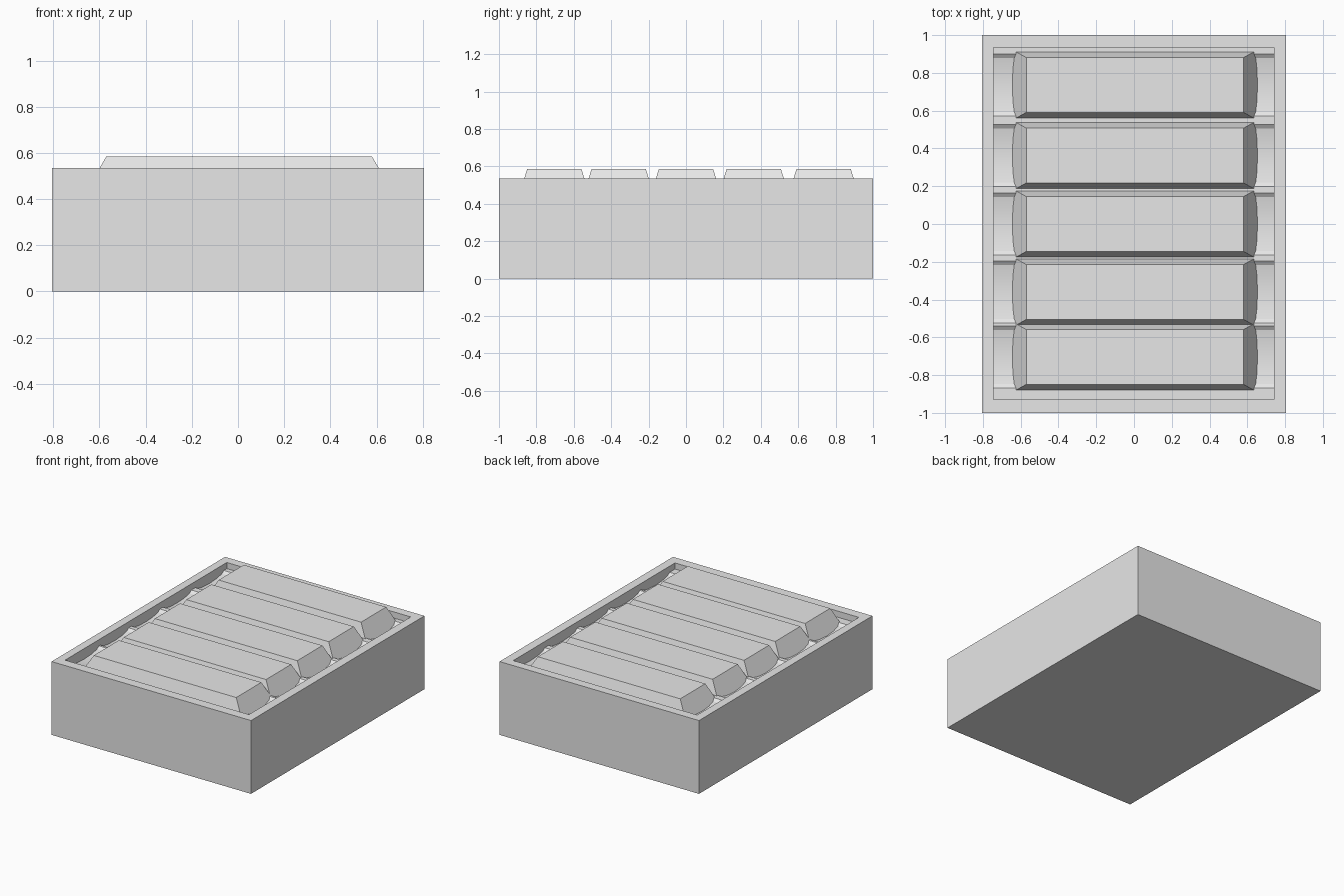
import bpy, bmesh, math

cube = bpy.data.objects.get("Cube")
if cube:
    bpy.data.objects.remove(cube, do_unlink=True)

grey = bpy.data.materials.new("light_grey")
grey.use_nodes = True
grey.diffuse_color = (0.8, 0.8, 0.8, 1)
grey.node_tree.nodes["Principled BSDF"].inputs["Base Color"].default_value = (0.8, 0.8, 0.8, 1)


def finish(name, bm):
    bmesh.ops.recalc_face_normals(bm, faces=bm.faces[:])
    mesh = bpy.data.meshes.new(name)
    bm.to_mesh(mesh)
    bm.free()
    mesh.materials.append(grey)
    obj = bpy.data.objects.new(name, mesh)
    bpy.context.collection.objects.link(obj)
    return obj


def rect(bm, x0, x1, y0, y1, z):
    return [bm.verts.new(p) for p in
            ((x0, y0, z), (x1, y0, z), (x1, y1, z), (x0, y1, z))]


def bridge(bm, a, b):
    n = len(a)
    for i in range(n):
        j = (i + 1) % n
        bm.faces.new((a[i], a[j], b[j], b[i]))


RIM = 0.535
LEDGE = 0.49
PIT = 0.35
X0, X1, Y0, Y1 = -0.745, 0.74, -0.93, 0.935
CENTRES = (-0.704, -0.36, 0.0, 0.3625, 0.736)

# Open crate with a thick rim
bm = bmesh.new()
rings = [rect(bm, -0.805, 0.805, -1, 1, 0),
         rect(bm, -0.805, 0.805, -1, 1, RIM),
         rect(bm, X0, X1, Y0, Y1, RIM),
         rect(bm, X0, X1, Y0, Y1, PIT)]
for a, b in zip(rings, rings[1:]):
    bridge(bm, a, b)
bm.faces.new(rings[0])
bm.faces.new(rings[-1])
finish("crate", bm)

# Cradle: scalloped profile run across the crate
profile = [(Y0, PIT), (Y0, LEDGE)]
for c in CENTRES:
    for k in range(7):
        t = math.pi * k / 6
        profile.append((c - 0.164 * math.cos(t), LEDGE - 0.032 * math.sin(t)))
profile += [(Y1, LEDGE), (Y1, PIT)]
bm = bmesh.new()
ends = [[bm.verts.new((x, y, z)) for y, z in profile] for x in (X0, X1)]
bridge(bm, *ends)
for end in ends:
    bm.faces.new(end)
cradle = finish("cradle", bm)
bpy.context.view_layer.objects.active = cradle
cradle.select_set(True)
bpy.ops.object.shade_smooth_by_angle(angle=math.radians(25))

# Tapered bars resting in the cradle
for i, c in enumerate(CENTRES):
    bm = bmesh.new()
    top = rect(bm, -0.57, 0.58, c - 0.145, c + 0.145, 0.585)
    base = rect(bm, -0.66, 0.67, c - 0.195, c + 0.195, 0.43)
    bridge(bm, base, top)
    bm.faces.new(top)
    bm.faces.new(base)
    finish(f"bar_{i + 1}", bm)
